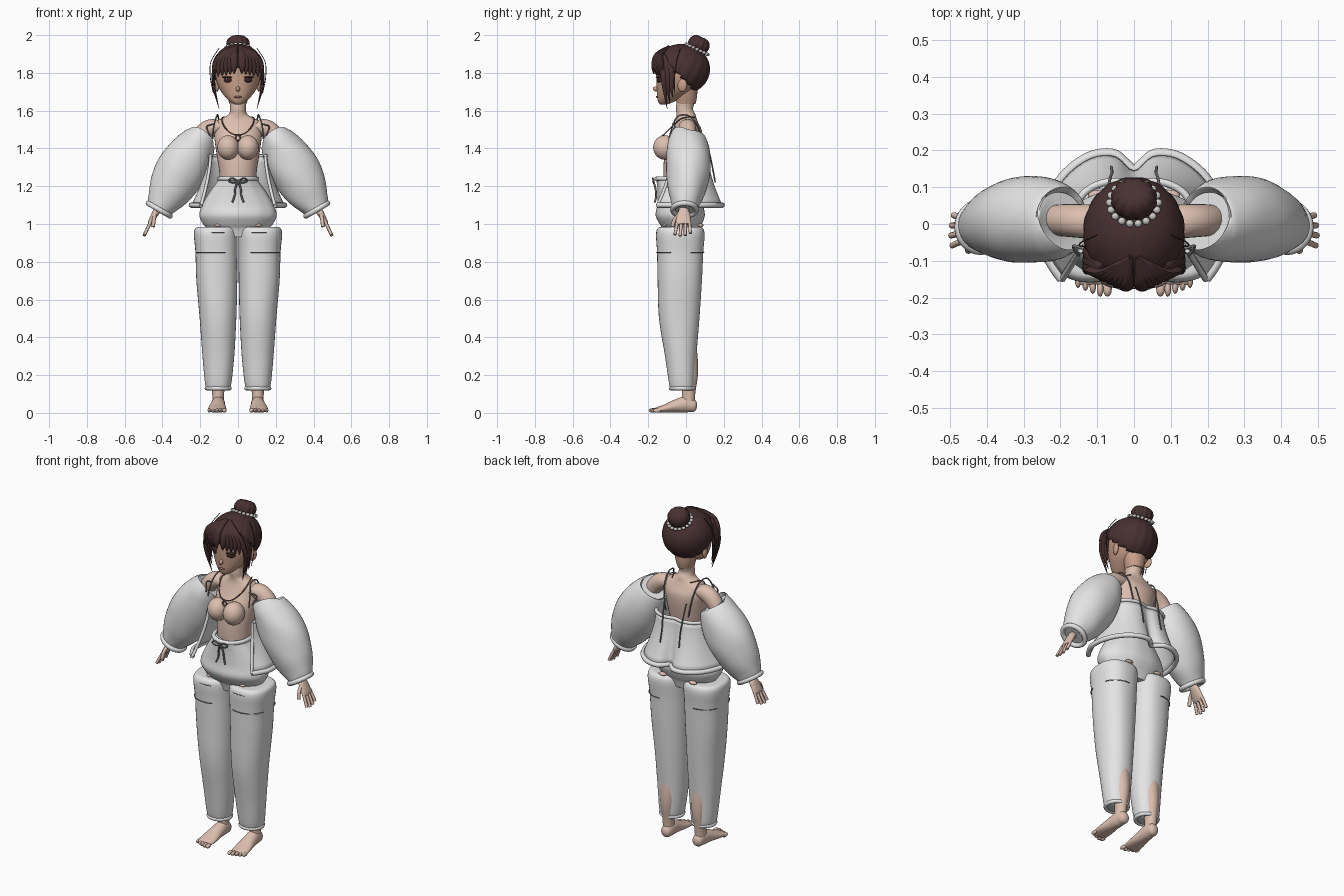
import bpy, bmesh, math
from mathutils import Vector, Matrix

cube = bpy.data.objects.get("Cube")
if cube:
    bpy.data.objects.remove(cube, do_unlink=True)

X, Y, Z = Vector((1, 0, 0)), Vector((0, 1, 0)), Vector((0, 0, 1))
SIDES = (("left", 1), ("right", -1))


def material(name, r, g, b):
    m = bpy.data.materials.new(name)
    m.use_nodes = True
    m.diffuse_color = (r, g, b, 1)
    bsdf = m.node_tree.nodes["Principled BSDF"]
    bsdf.inputs["Base Color"].default_value = (r, g, b, 1)
    bsdf.inputs["Roughness"].default_value = 0.8
    return m


CLOTH = material("white cloth", .78, .78, .78)
SKIN = material("body skin", .72, .52, .43)
FACE = material("face skin", .58, .35, .25)
HAIR = material("dark brown hair", .065, .03, .03)
CORD = material("grey cord", .2, .2, .21)
BRONZE = material("bronze", .2, .11, .08)
EYE = material("eye brown", .05, .02, .018)
LIP = material("lips", .4, .16, .13)
TIE = material("pale hair tie", .6, .59, .58)


def finish(name, bm, mat, sharp=50):
    bmesh.ops.recalc_face_normals(bm, faces=bm.faces)
    me = bpy.data.meshes.new(name)
    bm.to_mesh(me)
    bm.free()
    me.materials.append(mat)
    me.shade_smooth()
    me.set_sharp_from_angle(angle=math.radians(sharp))
    ob = bpy.data.objects.new(name, me)
    bpy.context.collection.objects.link(ob)
    return ob


def spline(pts, n=5, closed=False):
    """Smooth curve through tuples of any length."""
    k, out = len(pts), []
    get = (lambda i: pts[i % k]) if closed else (lambda i: pts[min(max(i, 0), k - 1)])
    for i in range(k if closed else k - 1):
        for j in range(n):
            t = j / n
            out.append(tuple(b + .5 * t * (c - a + t * (2 * a - 5 * b + 4 * c - d + t * (3 * (b - c) + d - a)))
                             for a, b, c, d in zip(get(i - 1), get(i), get(i + 1), get(i + 2))))
    return out if closed else out + [tuple(pts[-1])]


def tube(name, stations, mat, ref=Y, seg=24, flat=False, closed=False, n=5, square=1, ripple=None):
    """Sweep ellipses (x, y, z, ra, rb) along a smooth path; rb lies along ref."""
    st = spline(stations, n, closed)
    bm, rings, k = bmesh.new(), [], len(st)
    for i, (x, y, z, ra, rb) in enumerate(st):
        nxt, prv = (st[(i + 1) % k], st[i - 1]) if closed else (st[min(i + 1, k - 1)], st[max(i - 1, 0)])
        t = Z if flat else (Vector(nxt[:3]) - Vector(prv[:3])).normalized()
        b = (ref - t * ref.dot(t)).normalized()
        a = b.cross(t)
        ring = []
        for j in range(seg):
            q = 2 * math.pi * j / seg
            c, s = math.cos(q), math.sin(q)
            c, s = (math.copysign(abs(v) ** square, v) for v in (c, s))
            w = ripple(q, i / k) if ripple else 1
            ring.append(bm.verts.new(Vector((x, y, z)) + w * (a * c * ra + b * s * rb)))
        rings.append(ring)
    for i in range(k if closed else k - 1):
        p, r = rings[i], rings[(i + 1) % k]
        for j in range(seg):
            m = (j + 1) % seg
            bm.faces.new((p[j], p[m], r[m], r[j]))
    if not closed:
        bm.faces.new(rings[0][::-1])
        bm.faces.new(rings[-1])
    return finish(name, bm, mat)


def cord(name, pts, mat, r=.005, closed=False, ref=Y):
    return tube(name, [(*p, r, r) for p in pts], mat, ref, 8, closed=closed)


def hoop(name, centre, u, v, mat, r):
    """Closed round-section ring spanned by the half axes u and v."""
    pts = [Vector(centre) + u * math.cos(q) + v * math.sin(q) for q in (math.pi * i / 8 for i in range(16))]
    return cord(name, [tuple(p) for p in pts], mat, r, True, u.cross(v).normalized())


def ball(name, centre, radii, mat, rot=Matrix(), seg=20):
    bm = bmesh.new()
    bmesh.ops.create_uvsphere(bm, u_segments=seg, v_segments=seg // 2, radius=1)
    bm.transform(Matrix.Translation(centre) @ rot @ Matrix.Diagonal((*radii, 1)))
    return finish(name, bm, mat)


# Torso and neck
tube("torso", [(0, -.03, 1.1, .1, .08), (0, -.03, 1.26, .098, .09), (0, -.02, 1.36, .112, .095),
               (0, -.01, 1.43, .122, .095), (0, .005, 1.49, .128, .08), (0, .005, 1.535, .125, .06),
               (0, .003, 1.56, .085, .052), (0, 0, 1.58, .05, .05), (0, -.008, 1.61, .042, .045),
               (0, 0, 1.65, .045, .05)], SKIN, flat=True, seg=32)
tube("nape", [(0, 0, 1.635, .045, .05), (0, .002, 1.67, .055, .056), (0, .002, 1.73, .07, .06)], FACE, flat=True)

# Head and face
tube("head", [(0, -.118, 1.632, .012, .014), (0, -.112, 1.64, .03, .032), (0, -.09, 1.665, .06, .062),
              (0, -.055, 1.71, .095, .1), (0, -.035, 1.77, .117, .122), (0, -.03, 1.84, .12, .125),
              (0, -.025, 1.9, .09, .095), (0, -.02, 1.935, .03, .03)], FACE, flat=True, seg=36)
ball("nose", (0, -.156, 1.715), (.011, .02, .014), FACE)
ball("mouth", (0, -.151, 1.673), (.022, .008, .006), LIP)

# Hair cap with grooves that meet at the bun
bm = bmesh.new()
bmesh.ops.create_uvsphere(bm, u_segments=112, v_segments=28, radius=1)
for v in bm.verts:
    g = 1 + .022 * abs(math.sin(8 * math.atan2(v.co.y, v.co.x)))
    v.co.x *= g
    v.co.y *= g
bm.transform(Matrix.Translation((0, -.022, 1.82)) @ Matrix.Diagonal((.136, .148, .133, 1)) @ Matrix.Rotation(-.5, 4, "X"))
bare = [v for v in bm.verts if v.co.z < min(1.82, 1.80 - (v.co.y + .06))]
bmesh.ops.delete(bm, geom=bare, context="VERTS")
cap = finish("hair_cap", bm, HAIR)
cap.modifiers.new("thickness", "SOLIDIFY").thickness = .012

# Bun and its tie
tilt = Matrix.Rotation(-.45, 4, "X")
bm = bmesh.new()
bmesh.ops.create_uvsphere(bm, u_segments=72, v_segments=18, radius=1)
for v in bm.verts:
    g = .92 + .08 * abs(math.sin(6 * math.atan2(v.co.y, v.co.x)))
    v.co = Vector((v.co.x * g, v.co.y * g, v.co.z - .2 * max(0, v.co.z) ** 8))
bm.transform(Matrix.Translation((0, .068, 1.95)) @ tilt @ Matrix.Diagonal((.064, .06, .052, 1)))
finish("bun", bm, HAIR)
for i in range(18):
    q = math.pi * i / 9
    spot = Vector((0, .058, 1.925)) + tilt @ Vector((.066 * math.cos(q), .064 * math.sin(q), 0))
    ball("hair_tie_bead", spot, (.011, .011, .009), TIE, seg=10)

for side, s in SIDES:
    # Eyes and ears
    turn = Matrix.Rotation(s * .5, 4, "Z")
    ball(side + "_eye", (s * .055, -.143, 1.763), (.024, .008, .014), EYE, turn)
    ball(side + "_eye_shine", (s * .055 - .006, -.151, 1.769), (.004, .002, .004), TIE, turn, 8)
    ball(side + "_lash", (s * .057, -.144, 1.777), (.03, .01, .005), HAIR, turn)
    ball(side + "_ear", (s * .112, -.02, 1.735), (.012, .026, .035), FACE, Matrix.Rotation(s * -.3, 4, "Z"))
    # Fringe locks sweeping from the parting, then long side locks and loose wisps
    for i in range(6):
        f = i / 5
        tube(side + "_fringe", [(s * .01, -.09, 1.94, .008, .006), (s * (.02 + .06 * f), -.156 + .025 * f, 1.895, .019, .012),
                                (s * (.022 + .095 * f), -.172 + .045 * f, 1.84, .019, .012),
                                (s * (.02 + .108 * f), -.172 + .045 * f, 1.795 - .02 * f, .002, .002)], HAIR, seg=10)
    for i in range(3):
        tube(side + "_side_lock", [(s * .085, -.12, 1.89, .012, .012), (s * .127, -.12 + .02 * i, 1.81, .01, .018),
                                   (s * .128, -.115 + .018 * i, 1.73, .008, .013),
                                   (s * (.1 + .01 * i), -.1 + .015 * i, 1.61 + .03 * i, .001, .001)], HAIR, seg=10)
    cord(side + "_wisp", [(s * .1, -.03, 1.93), (s * .143, -.05, 1.86), (s * .147, -.06, 1.78), (s * .13, -.06, 1.69)], HAIR, .002)

    # Bust, arm and hand
    ball(side + "_bust", (s * .052, -.112, 1.405), (.058, .062, .065), SKIN, seg=28)
    tube(side + "_arm", [(s * .09, .005, 1.515, .03, .045), (s * .14, .008, 1.51, .046, .046), (s * .19, .01, 1.475, .046, .044),
                         (s * .25, .01, 1.38, .038, .038), (s * .33, .005, 1.24, .032, .034), (s * .42, -.01, 1.085, .02, .026),
                         (s * .438, -.012, 1.055, .018, .034), (s * .462, -.014, 1.012, .013, .04),
                         (s * .47, -.014, .998, .008, .036)], SKIN)
    for i in range(4):
        y, long = .018 - .021 * i, (.85, 1, 1.05, .95)[i]
        cord(side + "_finger", [(s * .46, y, 1.015), (s * (.46 + .02 * long), y * 1.15, 1.01 - .035 * long),
                                (s * (.46 + .036 * long), y * 1.3, 1.01 - .07 * long)], SKIN, .0085)
    cord(side + "_thumb", [(s * .438, -.03, 1.055), (s * .445, -.06, 1.025), (s * .45, -.072, .985)], SKIN, .01)

    # Puffed sleeve and cuff
    crease = lambda q, t: 1 + .022 * math.sin(3 * q + 9 * t) * math.sin(7 * t + q)
    tube(side + "_sleeve", [(s * .196, .005, 1.457, .075, .085), (s * .203, .005, 1.446, .09, .1), (s * .25, .012, 1.37, .12, .117),
                            (s * .305, .012, 1.28, .132, .118), (s * .36, .004, 1.18, .115, .1), (s * .4, -.004, 1.11, .085, .075),
                            (s * .417, -.008, 1.075, .066, .062)], CLOTH, seg=40, ripple=crease)
    hoop(side + "_cuff", (s * .417, -.008, 1.076), Vector((s * .058, 0, .034)), Y * .062, CLOTH, .014)

    # Leg, foot and toes
    tube(side + "_calf", [(s * .105, .012, .04, .03, .033), (s * .105, .014, .11, .032, .036), (s * .103, .018, .2, .042, .045),
                          (s * .103, .015, .29, .048, .047), (s * .105, 0, .4, .05, .05)], SKIN, flat=True)
    tube(side + "_foot", [(s * .103, .057, .03, .012, .012), (s * .103, .045, .033, .03, .028), (s * .104, .005, .045, .043, .035),
                          (s * .107, -.05, .037, .035, .04), (s * .11, -.11, .023, .022, .048),
                          (s * .112, -.155, .015, .014, .046), (s * .112, -.165, .014, .008, .035)], SKIN, X)
    for i in range(5):
        ball(side + "_toe", (s * (.072 + .02 * i), -.176 + .008 * max(0, i - 1), .013),
             (.012 if i == 0 else .009, .022, .012), SKIN, seg=12)

    # Trouser leg, ankle hem and seam lines
    fold = lambda q, t: 1 + .012 * math.sin(4 * q + 6 * t)
    tube(side + "_trouser_leg", [(s * .105, -.02, .125, .055, .056), (s * .105, -.021, .15, .068, .067), (s * .104, -.028, .3, .083, .082),
                                 (s * .106, -.036, .5, .096, .106), (s * .112, -.033, .7, .108, .117),
                                 (s * .114, -.031, .85, .112, .123), (s * .118, -.03, .945, .117, .13),
                                 (s * .116, -.03, .98, .108, .118), (s * .11, -.03, .985, .08, .09)],
         CLOTH, flat=True, seg=40, square=.88, ripple=fold)
    hoop(side + "_ankle_hem", (s * .105, -.02, .13), X * .061, Y * .06, CLOTH, .011)
    for place, start, z, sweep in (("pocket_front", -1.95, .85, 1.6), ("pocket_back", .4, .85, 1.2), ("top_seam", -1.9, .955, .8)):
        arc = []
        for i in range(9):
            q = start + sweep * i / 8
            c, d = (math.copysign(abs(v) ** .88, v) for v in (math.cos(q), math.sin(q)))
            arc.append((s * (.115 + .1145 * c), -.031 + .1255 * d, z))
        cord(side + "_" + place, arc, CORD, .0025, ref=Z)

    # Skin showing at the gap under the hips
    ball(side + "_hip_gap_front", (s * .108, -.112, .993), (.018, .012, .008), SKIN)
    ball(side + "_hip_gap_back", (s * .1, .078, .993), (.024, .014, .01), SKIN)

    # Shoulder straps, their tied ends, and hanging back cords
    cord(side + "_strap", [(s * .075, .085, 1.38), (s * .095, .07, 1.5), (s * .105, .02, 1.57), (s * .112, -.04, 1.572),
                           (s * .128, -.07, 1.52), (s * .135, -.09, 1.45)], CORD, .004)
    cord(side + "_strap_end", [(s * .128, -.07, 1.53), (s * .165, -.06, 1.515), (s * .15, -.085, 1.47)], CORD, .004)
    cord(side + "_back_cord", [(s * .07, .098, 1.46), (s * .065, .125, 1.37), (s * .06, .14, 1.3), (s * .062, .155, 1.22)], CORD, .004)
    # Drawstring bow
    cord(side + "_bow_loop", [(0, -.172, 1.225), (s * .03, -.176, 1.243), (s * .05, -.17, 1.228), (s * .025, -.172, 1.218), (0, -.172, 1.225)], CORD, .004)
    cord(side + "_bow_tail", [(0, -.172, 1.225), (s * .014, -.162, 1.19), (s * .018, -.158, 1.15), (s * .03, -.165, 1.115)], CORD, .005)

# Hip section and waistband
pleat = lambda q, t: 1 + .012 * math.sin(11 * q) * t
tube("hips", [(0, -.025, .93, .15, .085), (0, -.025, .975, .165, .098), (0, -.027, 1.0, .185, .112), (0, -.03, 1.045, .205, .13),
              (0, -.03, 1.1, .19, .122), (0, -.037, 1.17, .15, .113), (0, -.047, 1.22, .113, .107), (0, -.05, 1.235, .106, .107)],
     CLOTH, flat=True, seg=56, ripple=pleat)
hoop("waistband", (0, -.05, 1.24), X * .1, Y * .105, CLOTH, .012)

# Open jacket: flared back panel wrapping to the front, edged by thick hems
upper = [(.145, -.07), (.158, -.02), (.158, .04), (.135, .085), (.09, .11), (.045, .115), (0, .105)]
lower = [(.195, -.15), (.243, -.07), (.24, .03), (.195, .125), (.12, .183), (.05, .188), (0, .148)]
wrap = lambda half: spline(half + [(-x, y) for x, y in half[-2::-1]], 4)
edges = list(zip(wrap(upper), wrap(lower)))
rows = []
bm = bmesh.new()
for i in range(9):
    t = i / 8
    f = t ** 1.5
    rows.append([(a[0] + (b[0] - a[0]) * f, a[1] + (b[1] - a[1]) * f, 1.36 - .26 * t) for a, b in edges])
grid = [[bm.verts.new(p) for p in row] for row in rows]
for p, r in zip(grid, grid[1:]):
    for j in range(len(p) - 1):
        bm.faces.new((p[j], p[j + 1], r[j + 1], r[j]))
panel = finish("jacket_panel", bm, CLOTH)
panel.modifiers.new("thickness", "SOLIDIFY").thickness = .008
cord("jacket_top_hem", rows[0][::2], CLOTH, .01, ref=Z)
cord("jacket_bottom_hem", rows[-1][::2], CLOTH, .014, ref=Z)
for side, end in (("left", 0), ("right", -1)):
    cord(side + "_jacket_edge", [row[end] for row in rows], CLOTH, .009)

# Necklace with ring pendant
cord("necklace", [(-.06, .045, 1.565), (-.085, -.02, 1.56), (-.075, -.07, 1.52), (-.04, -.108, 1.482), (0, -.118, 1.472),
                  (.04, -.108, 1.482), (.075, -.07, 1.52), (.085, -.02, 1.56), (.06, .045, 1.565)], BRONZE, .0035, ref=Z)
hoop("pendant", (0, -.125, 1.455), X * .013, Z * .014, BRONZE, .004)
